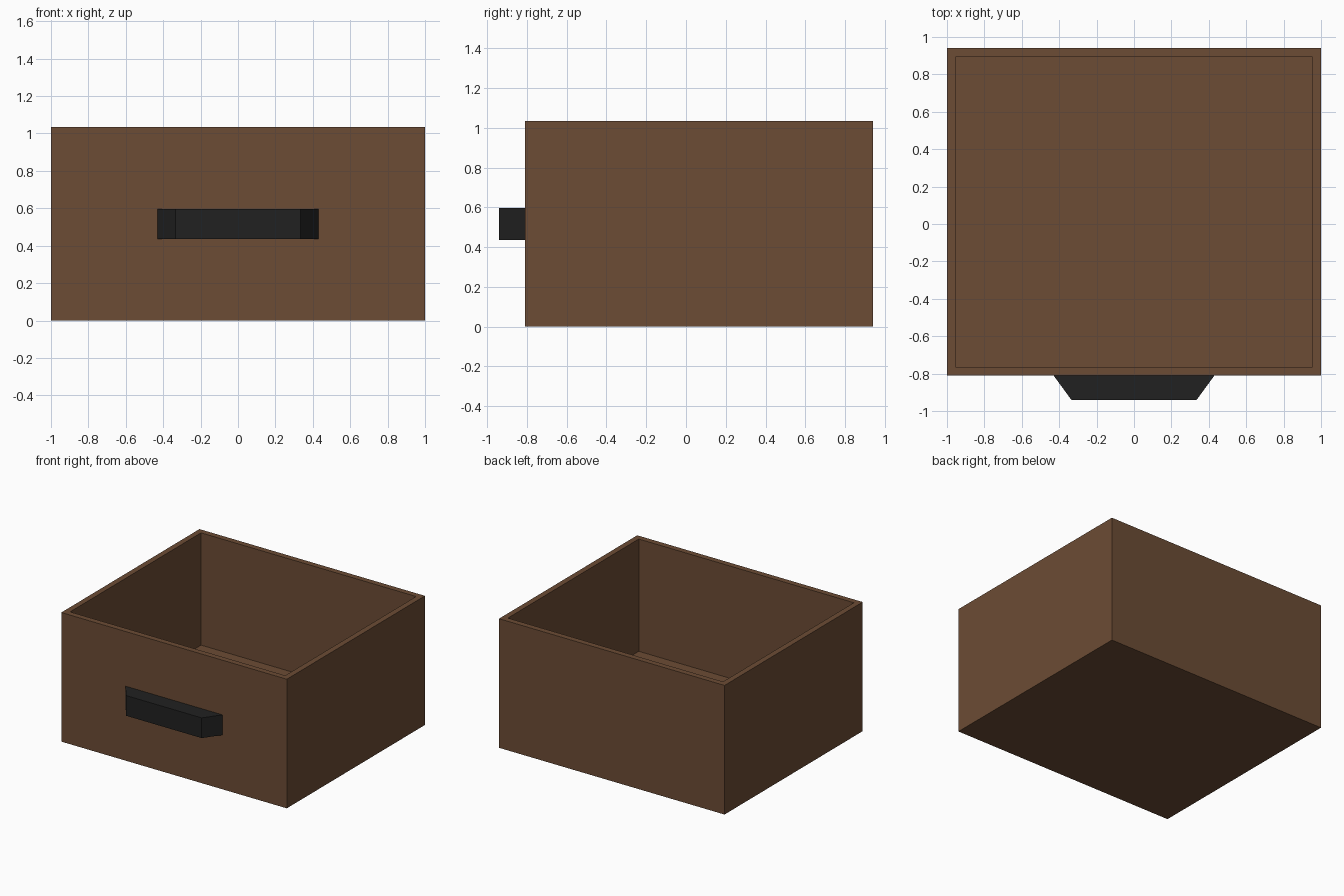
import bpy, bmesh

if "Cube" in bpy.data.objects:
    bpy.data.objects.remove(bpy.data.objects["Cube"])

def material(name, rgb):
    m = bpy.data.materials.new(name)
    m.diffuse_color = (*rgb, 1)
    m.use_nodes = True
    m.node_tree.nodes["Principled BSDF"].inputs["Base Color"].default_value = m.diffuse_color
    return m

def prism(name, outline, z0, z1, mat):
    """Extrude an xy outline from z0 to z1; returns object and its bmesh top face is last."""
    bm = bmesh.new()
    base = bm.faces.new([bm.verts.new((x, y, z0)) for x, y in outline])
    top = bmesh.ops.extrude_face_region(bm, geom=[base], use_keep_orig=True)
    bmesh.ops.translate(bm, vec=(0, 0, z1 - z0),
                        verts=[v for v in top["geom"] if isinstance(v, bmesh.types.BMVert)])
    bmesh.ops.recalc_face_normals(bm, faces=bm.faces)
    me = bpy.data.meshes.new(name)
    me.materials.append(mat)
    ob = bpy.data.objects.new(name, me)
    bpy.context.collection.objects.link(ob)
    return ob, bm

wood = material("brown wood", (0.150, 0.072, 0.035))
black = material("black metal", (0.0152, 0.0152, 0.0152))

WALL, FLOOR, HEIGHT = 0.065, 0.135, 1.035
FRONT, BACK = -0.81, 0.94

# drawer box: solid block with the top inset and pushed down to the floor
box, bm = prism("drawer_box", [(-1, FRONT), (1, FRONT), (1, BACK), (-1, BACK)], 0, HEIGHT, wood)
top = max(bm.faces, key=lambda f: f.calc_center_median().z)
bmesh.ops.inset_region(bm, faces=[top], thickness=WALL)
well = bmesh.ops.extrude_face_region(bm, geom=[top])
bmesh.ops.translate(bm, vec=(0, 0, FLOOR - HEIGHT),
                    verts=[v for v in well["geom"] if isinstance(v, bmesh.types.BMVert)])
if top.is_valid:
    bmesh.ops.delete(bm, geom=[top], context='FACES_ONLY')
bmesh.ops.recalc_face_normals(bm, faces=bm.faces)
bm.to_mesh(box.data)
bm.free()

# handle: tapered block on the front
handle, bm = prism("handle", [(-0.43, FRONT), (-0.335, -0.94), (0.335, -0.94), (0.43, FRONT)],
                   0.435, 0.597, black)
bm.to_mesh(handle.data)
bm.free()
